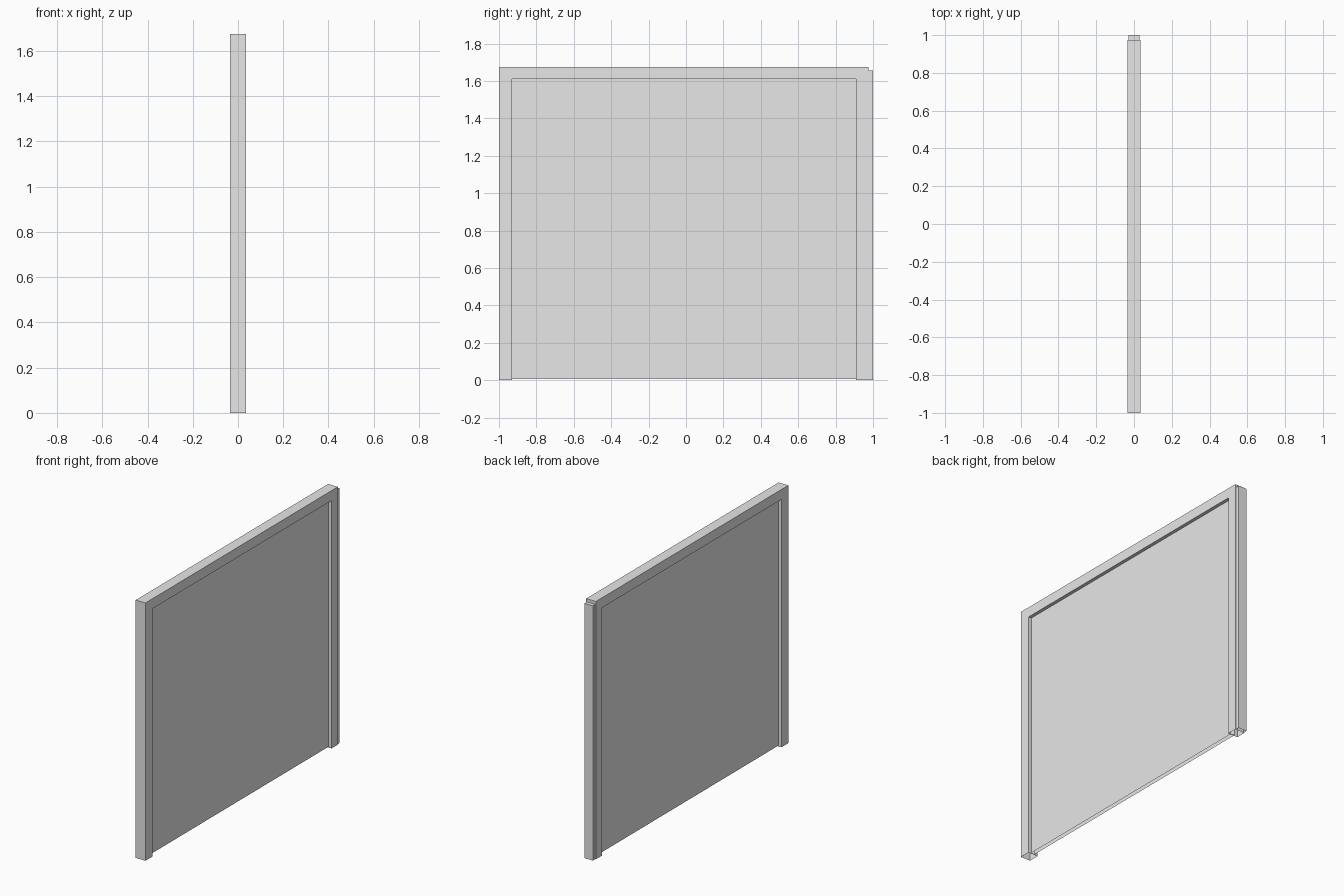
import bpy
import bmesh
from mathutils import Vector

cube = bpy.data.objects.get("Cube")
if cube:
    bpy.data.objects.remove(cube, do_unlink=True)

# Single light grey material
grey = bpy.data.materials.new("light_grey")
grey.use_nodes = True
colour = (0.8, 0.8, 0.8, 1)
grey.diffuse_color = colour
grey.node_tree.nodes["Principled BSDF"].inputs["Base Color"].default_value = colour

HALF, INSET = 0.035, 0.013     # half thickness of the frame and of the panel
BACK, TOP = 0.975, 1.675       # back end and top of the frame
INNER_Y, INNER_TOP = (-0.93, 0.91), 1.61


def box(name, x, y, z):
    """Box object spanning the given x, y and z ranges."""
    bm = bmesh.new()
    bmesh.ops.create_cube(bm, size=1)
    for v in bm.verts:
        v.co = Vector([r[0] if c < 0 else r[1] for c, r in zip(v.co, (x, y, z))])
    mesh = bpy.data.meshes.new(name)
    bm.to_mesh(mesh)
    bm.free()
    obj = bpy.data.objects.new(name, mesh)
    bpy.context.collection.objects.link(obj)
    mesh.materials.append(grey)
    return obj


def cut(obj, cutter):
    """Subtract the cutter box, then remove it."""
    mod = obj.modifiers.new("cut", "BOOLEAN")
    mod.operation, mod.solver, mod.object = "DIFFERENCE", "EXACT", cutter
    cutter.hide_render = True
    bpy.context.view_layer.objects.active = obj
    bpy.ops.object.modifier_apply(modifier=mod.name)
    bpy.data.objects.remove(cutter, do_unlink=True)


def open_bottom(obj):
    """Leave the hollow shell open underneath."""
    bm = bmesh.new()
    bm.from_mesh(obj.data)
    low = [f for f in bm.faces if f.normal.z < -0.9 and f.calc_center_median().z < 0.01]
    bmesh.ops.delete(bm, geom=low, context="FACES")
    bm.to_mesh(obj.data)
    bm.free()


# Framed panel with a recess on both sides and a slightly raised lower edge
panel = box("framed_panel", (-HALF, HALF), (-1, BACK), (0, TOP))
for side in (-1, 1):
    cut(panel, box("recess_cutter", sorted((side * INSET, side * 0.1)),
                   INNER_Y, (-0.1, INNER_TOP)))
cut(panel, box("bottom_cutter", (-0.1, 0.1), INNER_Y, (-0.1, 0.005)))
open_bottom(panel)

# Narrower edge strip along the back
strip = box("edge_strip", (-0.03, 0.03), (BACK, 1), (0, 1.655))
open_bottom(strip)
